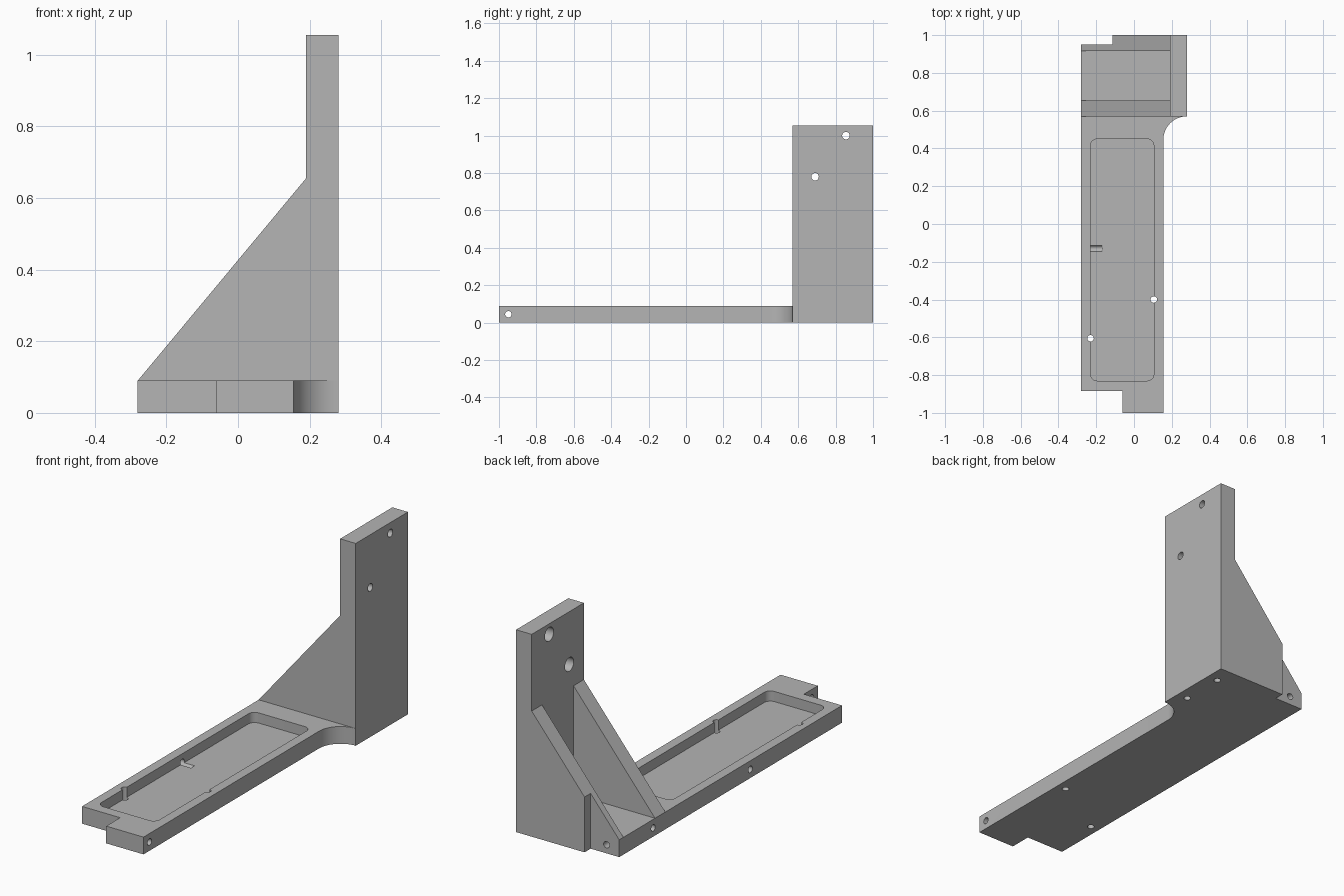
import bpy, bmesh, math
from mathutils import Matrix, Vector

cube = bpy.data.objects.get("Cube")
if cube:
    bpy.data.objects.remove(cube, do_unlink=True)

grey = bpy.data.materials.new("plain grey")
grey.use_nodes = True
colour = (0.46, 0.46, 0.46, 1)
grey.diffuse_color = colour
grey.node_tree.nodes["Principled BSDF"].inputs["Base Color"].default_value = colour


def finish(bm, name):
    bmesh.ops.recalc_face_normals(bm, faces=bm.faces)
    mesh = bpy.data.meshes.new(name)
    bm.to_mesh(mesh)
    bm.free()
    mesh.materials.append(grey)
    obj = bpy.data.objects.new(name, mesh)
    bpy.context.collection.objects.link(obj)
    return obj


def prism(name, points, vector):
    """Extrude a closed outline of 3D points along a vector."""
    bm = bmesh.new()
    face = bm.faces.new([bm.verts.new(p) for p in points])
    ext = bmesh.ops.extrude_face_region(bm, geom=[face])
    moved = [v for v in ext["geom"] if isinstance(v, bmesh.types.BMVert)]
    bmesh.ops.translate(bm, verts=moved, vec=vector)
    return finish(bm, name)


def box(name, lo, hi):
    pts = [(lo[0], lo[1], lo[2]), (hi[0], lo[1], lo[2]),
           (hi[0], hi[1], lo[2]), (lo[0], hi[1], lo[2])]
    return prism(name, pts, (0, 0, hi[2] - lo[2]))


def drill(start, end, radius):
    """Round cutter running from start to end."""
    a, b = Vector(start), Vector(end)
    turn = (b - a).to_track_quat("Z", "Y").to_matrix().to_4x4()
    bm = bmesh.new()
    bmesh.ops.create_cone(bm, cap_ends=True, segments=32, radius1=radius,
                          radius2=radius, depth=(b - a).length,
                          matrix=Matrix.Translation((a + b) / 2) @ turn)
    return finish(bm, "drill_cutter")


def arc(cx, cy, r, start, end, steps):
    angles = [math.radians(start + (end - start) * i / steps) for i in range(steps + 1)]
    return [(cx + r * math.cos(t), cy + r * math.sin(t)) for t in angles]


def cut(target, cutters):
    bpy.context.view_layer.objects.active = target
    for cutter in cutters:
        cutter.hide_render = True
        mod = target.modifiers.new("cut", "BOOLEAN")
        mod.operation = "DIFFERENCE"
        mod.solver = "EXACT"
        mod.object = cutter
        bpy.ops.object.modifier_apply(modifier=mod.name)
        bpy.data.objects.remove(cutter, do_unlink=True)


LEFT, RIGHT, EDGE = -0.28, 0.28, 0.155
THICK, JOIN, MID = 0.09, 0.57, 0.045
HOLE = 0.017

# Long base plate with a stepped front and a concave fillet toward the wall
outline = [(LEFT, JOIN), (LEFT, -0.885), (-0.06, -0.885), (-0.06, -1), (EDGE, -1)]
outline += arc(RIGHT, JOIN - 0.125, 0.125, 180, 90, 16)
plate = prism("base_plate", [(x, y, 0) for x, y in outline], (0, 0, THICK))

# Shallow tray with rounded corners
x0, x1, y0, y1, r, floor = -0.23, 0.105, -0.83, 0.45, 0.035, 0.037
tray = []
for cx, cy, a in ((x1 - r, y1 - r, 0), (x0 + r, y1 - r, 90),
                  (x0 + r, y0 + r, 180), (x1 - r, y0 + r, 270)):
    tray += arc(cx, cy, r, a, a + 90, 8)
cut(plate, [
    prism("tray_cutter", [(x, y, floor) for x, y in tray], (0, 0, 0.2)),
    drill((x0, -0.605, -0.1), (x0, -0.605, 0.2), HOLE),
    drill((x1, -0.4, -0.1), (x1, -0.4, 0.2), HOLE),
    drill((-0.4, -0.13, MID), (-0.17, -0.13, MID), HOLE),
    drill((-0.1, -0.95, MID), (0.3, -0.95, MID), HOLE),
])

# Upright wall with two gusset ribs, made from one side profile
profile = [(LEFT, 0), (RIGHT, 0), (RIGHT, 1.055), (0.19, 1.055), (0.19, 0.655), (LEFT, THICK)]
bracket = prism("upright_bracket", [(x, JOIN, z) for x, z in profile], (0, 1 - JOIN, 0))
cut(bracket, [
    box("rib_gap_cutter", (-0.5, 0.655, THICK), (0.19, 0.915, 1.3)),
    box("rear_notch_cutter", (-0.5, 0.95, -0.1), (-0.115, 1.1, 1.3)),
    drill((-0.4, 0.67, MID), (-0.17, 0.67, MID), HOLE),
    drill((-0.207, 1.1, MID), (-0.207, 0.85, MID), HOLE),
    drill((0.22, 0.67, -0.1), (0.22, 0.67, 0.1), HOLE),
    drill((0.22, 0.9, -0.1), (0.22, 0.9, 0.1), HOLE),
])

# Counterbored screw holes in the wall
for y, z in ((0.69, 0.78), (0.855, 1.0)):
    cut(bracket, [drill((0.1, y, z), (0.4, y, z), 0.02),
                  drill((0.1, y, z), (0.235, y, z), 0.036)])

# Smooth the round surfaces, keep the edges sharp
for obj in (plate, bracket):
    bpy.ops.object.select_all(action="DESELECT")
    obj.select_set(True)
    bpy.context.view_layer.objects.active = obj
    bpy.ops.object.shade_smooth_by_angle(angle=math.radians(30))
